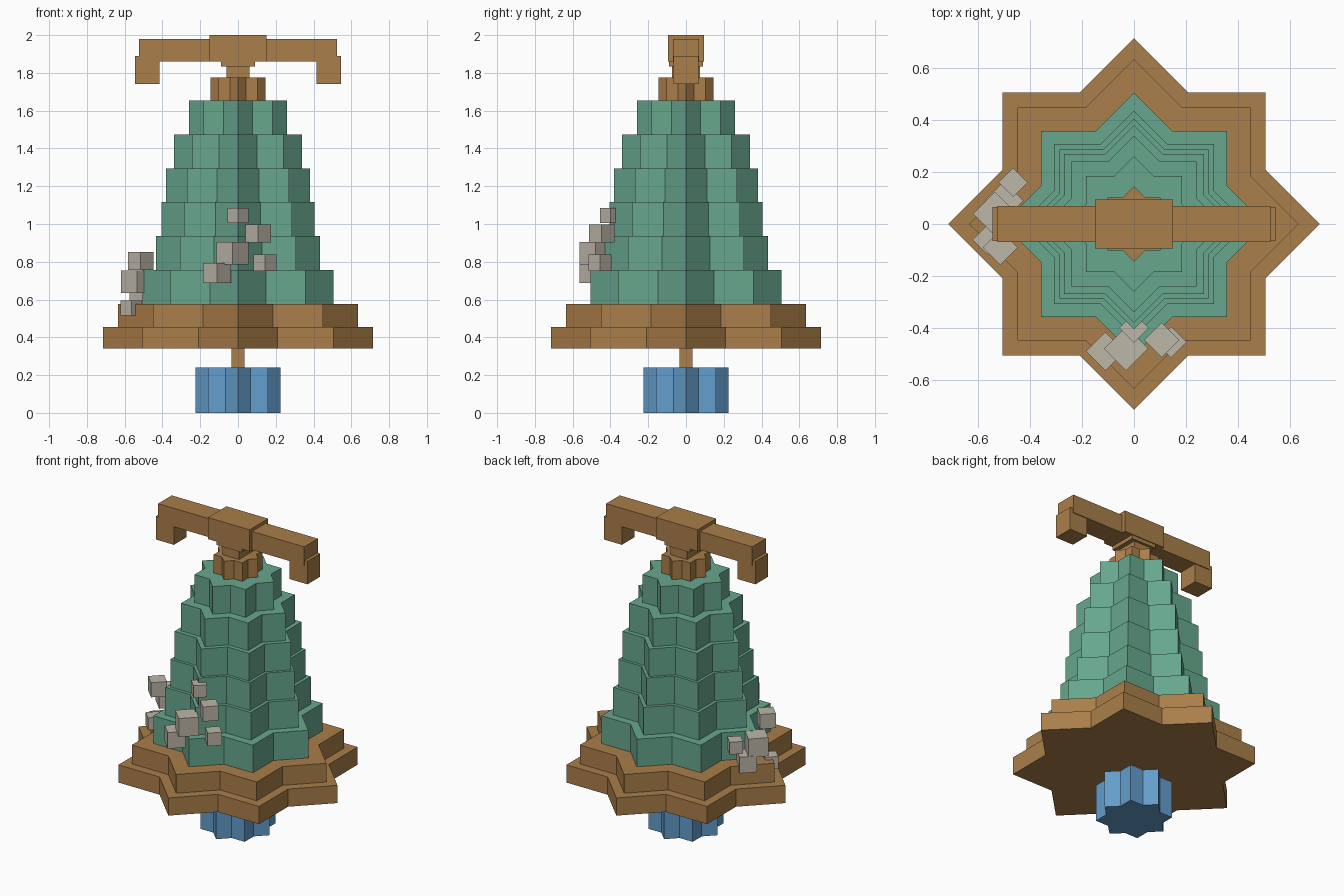
import bpy, bmesh, math
from mathutils import Matrix

cube = bpy.data.objects.get("Cube")
if cube:
    bpy.data.objects.remove(cube, do_unlink=True)


def material(name, rgb):
    m = bpy.data.materials.new(name)
    m.use_nodes = True
    color = (*rgb, 1)
    m.diffuse_color = color
    m.node_tree.nodes["Principled BSDF"].inputs["Base Color"].default_value = color
    return m


bronze = material("bronze brown", (0.40, 0.21, 0.067))
green = material("patina green", (0.136, 0.386, 0.27))
blue = material("clapper blue", (0.127, 0.342, 0.604))
grey = material("stone grey", (0.515, 0.474, 0.392))


def add_object(name, bm, mat):
    bmesh.ops.recalc_face_normals(bm, faces=bm.faces)
    mesh = bpy.data.meshes.new(name)
    bm.to_mesh(mesh)
    bm.free()
    mesh.materials.append(mat)
    obj = bpy.data.objects.new(name, mesh)
    bpy.context.collection.objects.link(obj)
    return obj


def star(name, radius, z0, z1, mat):
    """Eight-pointed prism: the outline of two squares turned 45 degrees apart."""
    bm = bmesh.new()
    inner = radius * math.cos(math.pi / 4) / math.cos(math.pi / 8)
    ring = []
    for i in range(16):
        a = i * math.pi / 8
        r = inner if i % 2 else radius
        ring.append(bm.verts.new((r * math.cos(a), r * math.sin(a), z0)))
    face = bm.faces.new(ring)
    top = bmesh.ops.extrude_face_region(bm, geom=[face], use_keep_orig=True)["geom"]
    verts = [v for v in top if isinstance(v, bmesh.types.BMVert)]
    bmesh.ops.translate(bm, verts=verts, vec=(0, 0, z1 - z0))
    return add_object(name, bm, mat)


def box(name, center, size, mat, turn=0):
    bm = bmesh.new()
    bmesh.ops.create_cube(bm, size=1)
    scale = Matrix.Diagonal((*size, 1))
    bm.transform(Matrix.Translation(center) @ Matrix.Rotation(turn, 4, "Z") @ scale)
    return add_object(name, bm, mat)


# Clapper and its rod
star("clapper", 0.225, 0, 0.24, blue)
box("clapper_rod", (0, 0, 0.29), (0.07, 0.07, 0.12), bronze)

# Flared rim
star("rim_lower", 0.715, 0.34, 0.455, bronze)
star("rim_upper", 0.635, 0.455, 0.577, bronze)

# Stepped bell body
radii = (0.505, 0.435, 0.405, 0.38, 0.34, 0.26)
step = 0.1795
for i, r in enumerate(radii):
    z = 0.577 + i * step
    star(f"body_tier_{i + 1}", r, z, z + step, green)

# Crown and hanger
star("crown", 0.145, 1.655, 1.775, bronze)
box("neck", (0, 0, 1.805), (0.12, 0.15, 0.07), bronze)
box("yoke_collar", (0, 0, 1.85), (0.18, 0.18, 0.03), bronze)
box("yoke_block", (0, 0, 1.93), (0.30, 0.19, 0.14), bronze)
box("yoke_beam", (0, 0, 1.92), (1.05, 0.14, 0.12), bronze)
for side, name in ((1, "left"), (-1, "right")):
    box(f"yoke_end_{name}", (side * 0.48, 0, 1.815), (0.13, 0.13, 0.15), bronze)

# Loose stones: x, y, z, size
front_stones = [
    (0, -0.40, 1.045, 0.08),
    (0.107, -0.447, 0.95, 0.095),
    (-0.03, -0.48, 0.845, 0.12),
    (-0.11, -0.49, 0.74, 0.105),
    (0.143, -0.455, 0.795, 0.085),
]
side_stones = [
    (-0.465, 0.16, 0.71, 0.08),
    (-0.535, 0.04, 0.695, 0.12),
    (-0.50, 0.09, 0.59, 0.105),
    (-0.565, -0.06, 0.555, 0.08),
    (-0.515, -0.09, 0.805, 0.095),
]
for group, stones in (("front", front_stones), ("right", side_stones)):
    for i, (x, y, z, s) in enumerate(stones):
        box(f"{group}_stone_{i + 1}", (x, y, z), (s, s, s), grey, math.pi / 4)
